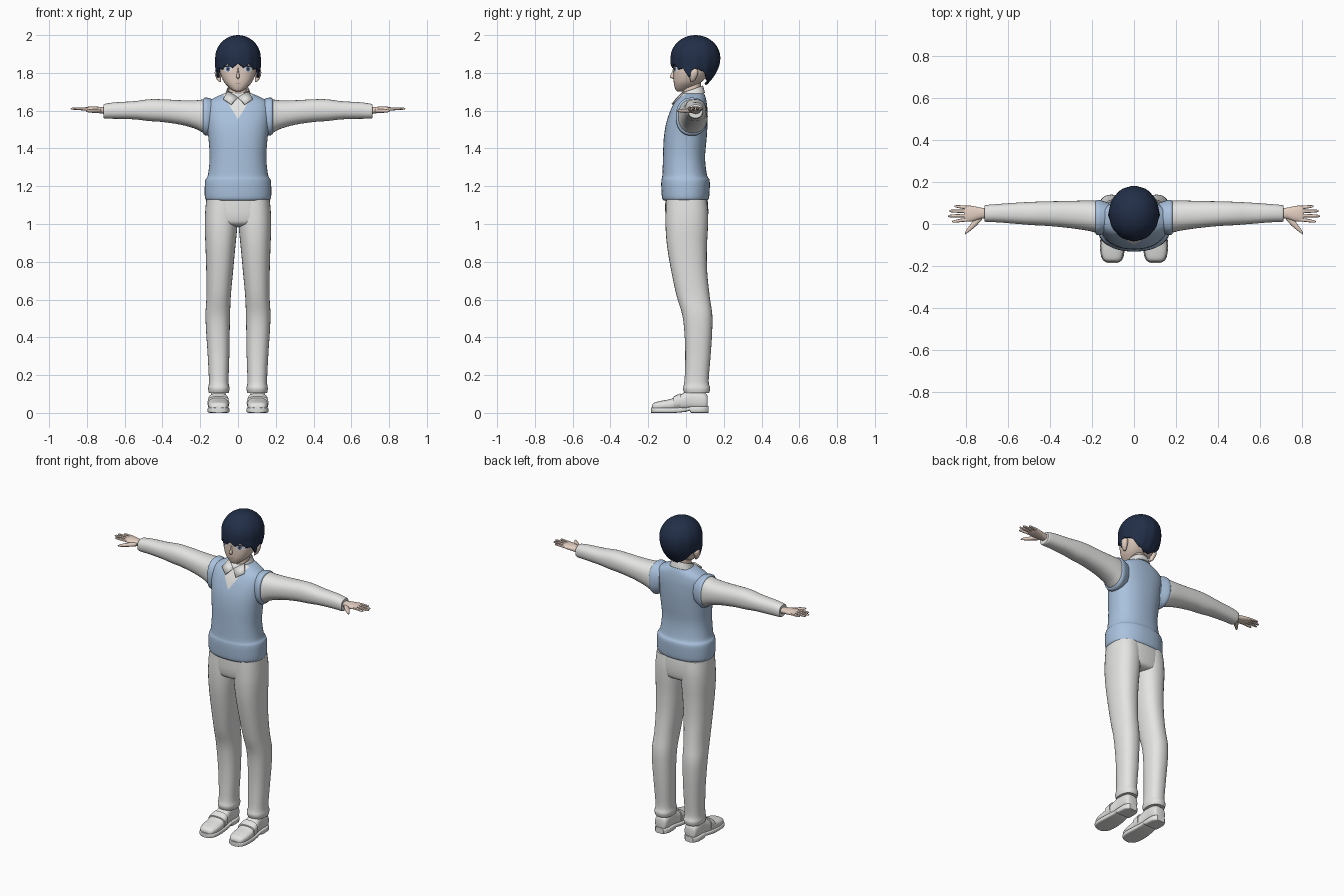
import bpy, bmesh, math
from mathutils import Vector
from mathutils.bvhtree import BVHTree

if "Cube" in bpy.data.objects:
    bpy.data.objects.remove(bpy.data.objects["Cube"])


def material(name, r, g, b):
    m = bpy.data.materials.new(name)
    m.use_nodes = True
    m.diffuse_color = (r, g, b, 1)
    m.node_tree.nodes["Principled BSDF"].inputs["Base Color"].default_value = (r, g, b, 1)
    return m


WHITE = material("white cloth", 0.78, 0.78, 0.77)
VEST = material("light blue knit", 0.40, 0.54, 0.73)
SKIN = material("skin", 0.78, 0.63, 0.54)
HAIR = material("navy hair", 0.016, 0.028, 0.065)
EYE = material("eye white", 0.85, 0.85, 0.88)
IRIS = material("iris grey blue", 0.16, 0.2, 0.32)
LIP = material("lip", 0.45, 0.24, 0.2)


def finish(name, bm, mats, mirror=False, thick=0, angle=40):
    """Turn a bmesh into a smooth-shaded object."""
    bmesh.ops.recalc_face_normals(bm, faces=bm.faces)
    me = bpy.data.meshes.new(name)
    bm.to_mesh(me)
    bm.free()
    ob = bpy.data.objects.new(name, me)
    bpy.context.collection.objects.link(ob)
    for m in mats:
        me.materials.append(m)
    bpy.ops.object.select_all(action='DESELECT')
    ob.select_set(True)
    bpy.context.view_layer.objects.active = ob
    bpy.ops.object.shade_smooth_by_angle(angle=math.radians(angle))
    if thick:
        s = ob.modifiers.new("thickness", 'SOLIDIFY')
        s.thickness = thick
    if mirror:
        ob.modifiers.new("mirror", 'MIRROR')
    return ob


def spline(rows, steps):
    """Catmull-Rom interpolation of rows of numbers."""
    out = []
    for i in range(len(rows) - 1):
        quad = [rows[max(i - 1, 0)], rows[i], rows[i + 1], rows[min(i + 2, len(rows) - 1)]]
        for k in range(steps):
            t = k / steps
            out.append([0.5 * (2 * b + (c - a) * t + (2 * a - 5 * b + 4 * c - d) * t * t
                               + (3 * b - a - 3 * c + d) * t ** 3) for a, b, c, d in zip(*quad)])
    return out + [rows[-1]]


def loft_mesh(axis, rows, n=32, power=2.3, steps=4, caps=True):
    """Each row: position on axis, then low/high extents on the other two axes."""
    bm = bmesh.new()
    rings = []
    for p, u0, u1, v0, v1 in spline(rows, steps):
        ring = []
        for k in range(n):
            a = math.tau * k / n
            c, s = math.cos(a), math.sin(a)
            u = (u0 + u1) / 2 + (u1 - u0) / 2 * math.copysign(abs(c) ** (2 / power), c)
            v = (v0 + v1) / 2 + (v1 - v0) / 2 * math.copysign(abs(s) ** (2 / power), s)
            ring.append(bm.verts.new({'x': (p, u, v), 'y': (u, p, v), 'z': (u, v, p)}[axis]))
        rings.append(ring)
    for a, b in zip(rings, rings[1:]):
        for k in range(n):
            bm.faces.new((a[k], a[k - 1], b[k - 1], b[k]))
    if caps:
        bm.faces.new(rings[0])
        bm.faces.new(rings[-1])
    return bm


def loft(name, axis, rows, mat, mirror=False, **kw):
    return finish(name, loft_mesh(axis, rows, **kw), [mat], mirror)


def sym(rows):
    """Rows of z, half width, front, back become full loft rows."""
    return [(z, -w, w, f, b) for z, w, f, b in rows]


# Vest, with the shirt showing in a V cut at the neck
bm = loft_mesh('z', sym([
    (1.125, .164, -.118, .113), (1.14, .175, -.127, .122), (1.2, .176, -.131, .126),
    (1.235, .172, -.13, .124), (1.26, .159, -.125, .111), (1.35, .15, -.122, .101),
    (1.45, .156, -.118, .109), (1.53, .166, -.106, .114), (1.6, .172, -.083, .114),
    (1.645, .16, -.06, .109), (1.672, .118, -.04, .103), (1.692, .07, -.025, .095)]), n=48)
tip, slope = 1.555, 0.62
for side in (1, -1):
    front = [f for f in bm.faces if f.calc_center_median().y < 0]
    geom = front + list({e for f in front for e in f.edges}) + list({v for f in front for v in f.verts})
    bmesh.ops.bisect_plane(bm, geom=geom, plane_co=(0, 0, tip), plane_no=(side, 0, -slope))
for f in bm.faces:
    c = f.calc_center_median()
    f.material_index = int(c.y < 0 and abs(c.x) < (c.z - tip) * slope)
finish("vest", bm, [VEST, WHITE])
loft("vest_armhole", 'x', [(.12, -.035, .1, 1.49, 1.655), (.16, -.052, .114, 1.468, 1.668),
                           (.178, -.052, .114, 1.472, 1.668), (.184, -.045, .108, 1.48, 1.66)],
     VEST, True)

# Sleeves and hands
loft("sleeve", 'x', [
    (.12, -.03, .1, 1.5, 1.65), (.17, -.042, .11, 1.478, 1.66), (.22, -.032, .112, 1.502, 1.655),
    (.3, -.02, .11, 1.525, 1.655), (.4, -.01, .108, 1.54, 1.66), (.47, -.006, .106, 1.545, 1.66),
    (.55, 0, .102, 1.554, 1.65), (.65, .008, .095, 1.557, 1.644), (.705, .01, .09, 1.558, 1.636),
    (.712, .016, .084, 1.565, 1.63)], WHITE, True)
loft("palm", 'x', [(.69, .03, .074, 1.58, 1.615), (.73, .024, .078, 1.586, 1.62),
                   (.77, .012, .086, 1.592, 1.622), (.8, .012, .088, 1.598, 1.62),
                   (.81, .018, .084, 1.602, 1.616)], SKIN, True, n=20)
for name, y, tip_y, tip_x in (("index", .022, .012, .866), ("middle", .041, .038, .886),
                              ("ring", .06, .062, .88), ("little", .078, .084, .855)):
    loft(name + "_finger", 'x', [
        (.785, y - .009, y + .009, 1.6, 1.618),
        ((.785 + tip_x) / 2, (y + tip_y) / 2 - .008, (y + tip_y) / 2 + .008, 1.602, 1.618),
        (tip_x - .008, tip_y - .006, tip_y + .006, 1.605, 1.616),
        (tip_x, tip_y - .002, tip_y + .002, 1.609, 1.612)], SKIN, True, n=10, steps=2)
loft("thumb", 'x', [(.725, .02, .055, 1.588, 1.61), (.755, -.012, .03, 1.588, 1.61),
                    (.785, -.036, -.01, 1.59, 1.608), (.8, -.047, -.03, 1.593, 1.605),
                    (.806, -.05, -.044, 1.597, 1.6)], SKIN, True, n=12, steps=3)

# Trousers
loft("trouser_seat", 'z', sym([(.985, .09, -.05, .08), (1.0, .15, -.095, .108), (1.04, .17, -.108, .117),
                               (1.1, .17, -.11, .117), (1.16, .162, -.108, .11)]), WHITE, power=2.5)
loft("trouser_leg", 'z', [
    (.105, .05, .154, -.008, .122), (.13, .045, .158, -.016, .128), (.17, .05, .154, -.008, .12),
    (.3, .046, .16, -.004, .13), (.42, .044, .168, -.008, .138), (.52, .042, .172, -.02, .139),
    (.62, .038, .167, -.05, .125), (.75, .026, .168, -.078, .112), (.88, .014, .172, -.1, .111),
    (.98, .004, .176, -.108, .116), (1.06, 0, .174, -.108, .117), (1.13, 0, .168, -.105, .11)],
     WHITE, True)

# Shoes
loft("shoe_upper", 'y', [
    (-.18, .078, .128, .012, .04), (-.168, .06, .146, .012, .054), (-.13, .05, .157, .012, .064),
    (-.08, .049, .158, .012, .074), (-.03, .054, .154, .012, .096), (.02, .06, .147, .015, .122),
    (.08, .06, .146, .015, .115), (.108, .066, .14, .02, .1), (.115, .08, .126, .03, .085)],
     WHITE, True, power=2.6)
loft("shoe_sole", 'y', [
    (-.186, .082, .122, 0, .028), (-.172, .057, .149, 0, .028), (-.13, .045, .161, 0, .028),
    (-.06, .047, .16, 0, .028), (.0, .054, .152, .006, .03), (.02, .055, .151, .012, .032),
    (.026, .055, .151, 0, .034), (.09, .055, .151, 0, .036), (.118, .076, .13, 0, .036)],
     WHITE, True, power=5, steps=2)
loft("shoe_strap", 'y', [(-.065, .046, .161, .02, .087), (-.03, .05, .158, .02, .104)],
     WHITE, True, power=2.8, steps=1)

# Neck, raised collar band and collar wings
loft("neck", 'z', sym([(1.65, .055, -.025, .085), (1.7, .047, -.018, .078), (1.77, .046, -.015, .08)]), SKIN)
bm = loft_mesh('z', sym([(1.67, .075, -.04, .1), (1.69, .066, -.03, .096), (1.712, .059, -.024, .09)]),
               caps=False)
for v in bm.verts:
    v.co.z += 0.35 * (v.co.y - .03)
finish("collar_band", bm, [WHITE], thick=.006)
bm = bmesh.new()
bm.faces.new([bm.verts.new(p) for p in ((.054, -.012, 1.705), (.002, -.048, 1.672),
                                        (.036, -.076, 1.636), (.078, -.05, 1.664))])
finish("collar_wing", bm, [WHITE], True, thick=.008)

# Head, nose and ears
bm = loft_mesh('z', sym([
    (1.702, .012, -.045, -.02), (1.708, .028, -.053, .005), (1.725, .05, -.06, .04),
    (1.75, .073, -.065, .08), (1.785, .09, -.067, .115), (1.82, .098, -.067, .14),
    (1.87, .1, -.066, .155), (1.93, .08, -.04, .13), (1.96, .04, 0, .09)]), n=40, power=2.4)
face = BVHTree.FromBMesh(bm)
finish("head", bm, [SKIN])
loft("nose", 'z', sym([(1.768, .003, -.07, -.055), (1.776, .009, -.083, -.055), (1.785, .008, -.084, -.055),
                       (1.805, .005, -.074, -.055), (1.825, .003, -.068, -.055)]), SKIN, n=12)
loft("ear", 'z', [(1.752, .09, .1, .025, .04), (1.765, .09, .112, .022, .05), (1.79, .09, .122, .022, .062),
                  (1.812, .09, .122, .026, .064), (1.822, .09, .112, .036, .054)], SKIN, True, n=16)


def face_plate(name, cx, cz, rx, rz, mat, lift, mirror=True, tilt=0):
    """Thin oval laid on the face surface."""
    bm = bmesh.new()

    def on_face(x, z):
        hit = face.ray_cast(Vector((x, -1, z)), Vector((0, 1, 0)))[0]
        return bm.verts.new((x, hit.y - lift, z))

    n = 20
    rings = [[on_face(cx + r * rx * math.cos(a), cz + r * rz * math.sin(a) + tilt * r * math.cos(a))
              for a in (math.tau * k / n for k in range(n))] for r in (.35, .7, 1)]
    bm.faces.new(rings[0])
    for a, b in zip(rings, rings[1:]):
        for k in range(n):
            bm.faces.new((a[k - 1], a[k], b[k], b[k - 1]))
    finish(name, bm, [mat], mirror)


# Painted face details
face_plate("eye_white", .054, 1.82, .024, .015, EYE, .002)
face_plate("iris", .053, 1.821, .011, .014, IRIS, .0035)
face_plate("pupil", .053, 1.821, .005, .008, HAIR, .005)
face_plate("eyelash", .055, 1.835, .026, .0035, HAIR, .005, tilt=-.002)
face_plate("mouth", 0, 1.742, .015, .0018, LIP, .002, False)

# Hair: a rounded cap whose ragged hem drops at the temples and nape
HEM = [(0, 1.84), (40, 1.836), (62, 1.81), (76, 1.785), (86, 1.82), (108, 1.815),
       (125, 1.775), (150, 1.745), (180, 1.735)]


def hem_height(deg):
    for (a, za), (b, zb) in zip(HEM, HEM[1:]):
        if deg <= b:
            return za + (zb - za) * (deg - a) / (b - a)
    return HEM[-1][1]


bm = bmesh.new()
N, UP, DOWN = 96, 10, 7
crown = bm.verts.new((0, .05, 2.0))
columns = []
for k in range(N):
    a = math.tau * k / N
    deg = math.degrees(min(a, math.tau - a))
    rag = .012 if deg < 85 else .005
    hem = hem_height(deg) + rag * (abs(k % 8 - 4) / 2 - 1)
    back = max(0, -math.cos(a)) ** 0.7
    column = []
    for i in range(1, UP + DOWN + 1):
        if i <= UP:
            phi = math.pi / 2 * i / UP
            z, r = 1.88 + .12 * math.cos(phi), math.sin(phi)
        else:
            z = 1.88 + (hem - 1.88) * (i - UP) / DOWN
            d = (1.88 - z) / .145
            r = 1 - (.06 + .5 * back) * d * d
        r *= 1 + .012 * math.cos(math.tau * k / 8) * i / (UP + DOWN)
        column.append(bm.verts.new((.12 * r * math.sin(a), .05 - .131 * r * math.cos(a), z)))
    columns.append(column)
for k in range(N):
    p, q = columns[k - 1], columns[k]
    bm.faces.new((crown, p[0], q[0]))
    for i in range(UP + DOWN - 1):
        bm.faces.new((p[i], p[i + 1], q[i + 1], q[i]))
finish("hair", bm, [HAIR], thick=.012)
